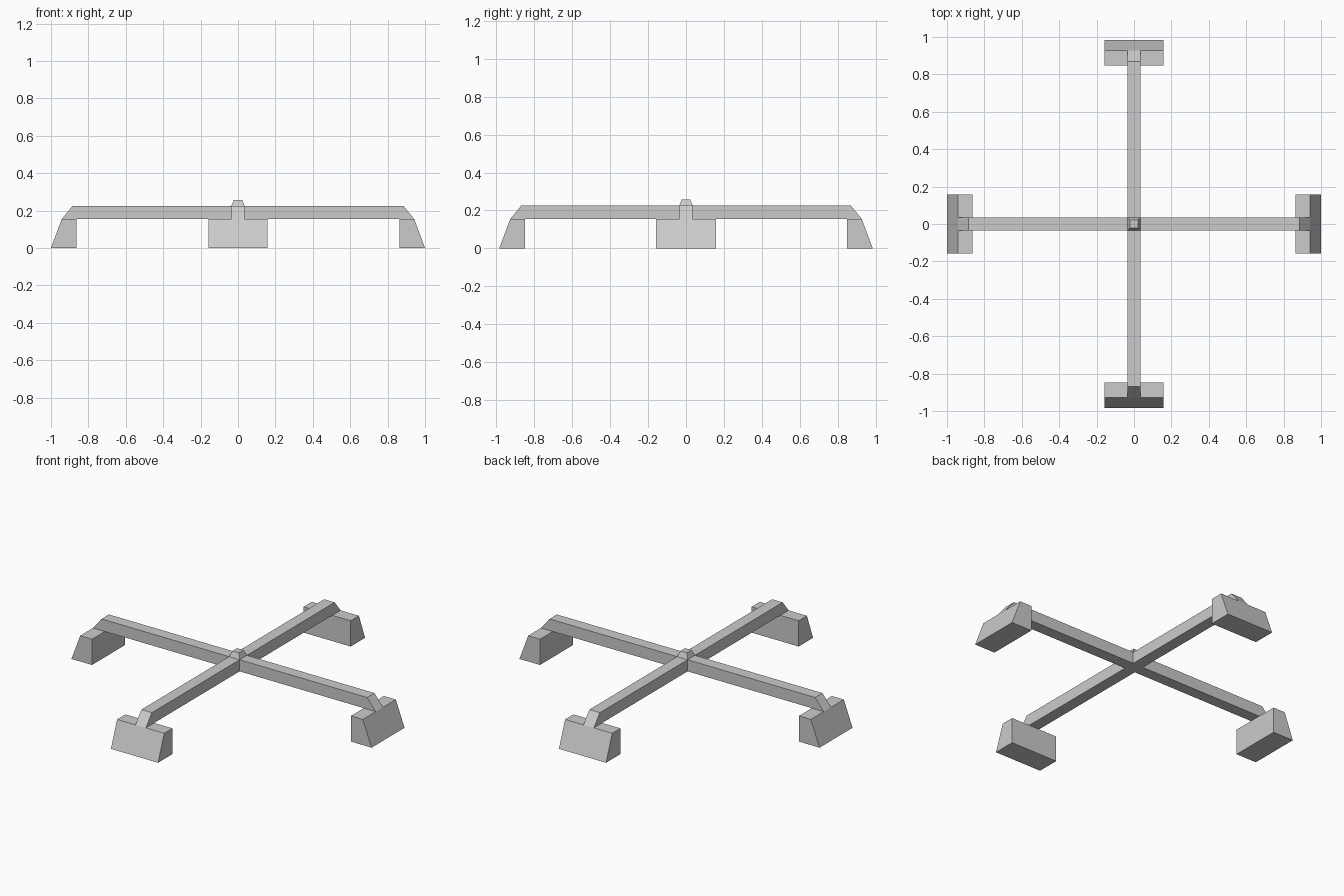
import bpy, bmesh
from math import pi
from mathutils import Matrix

if "Cube" in bpy.data.objects:
    bpy.data.objects.remove(bpy.data.objects["Cube"])

HALF_BEAM, HALF_FOOT = 0.035, 0.157
Z_LOW, Z_TOP, Z_NUB = 0.155, 0.225, 0.258


def finish(name, bm):
    bmesh.ops.recalc_face_normals(bm, faces=bm.faces)
    mesh = bpy.data.meshes.new(name)
    bm.to_mesh(mesh)
    bm.free()
    obj = bpy.data.objects.new(name, mesh)
    bpy.context.collection.objects.link(obj)
    return obj


def prism(name, profile, half, angle):
    """Extrude an outward/up profile sideways, then turn it about z."""
    bm = bmesh.new()
    face = bm.faces.new([bm.verts.new((r, -half, z)) for r, z in profile])
    ext = bmesh.ops.extrude_face_region(bm, geom=[face])
    verts = [v for v in ext["geom"] if isinstance(v, bmesh.types.BMVert)]
    bmesh.ops.translate(bm, verts=verts, vec=(0, 2 * half, 0))
    bmesh.ops.rotate(bm, verts=bm.verts, matrix=Matrix.Rotation(angle, 3, "Z"))
    return finish(name, bm)


# Four arms with sloped ends, each on a wedge foot; the y pair is slightly shorter
for i, side in enumerate(("right", "back", "left", "front")):
    reach = 0.985 if i % 2 else 1.0
    arm = [(HALF_BEAM, Z_LOW), (reach - 0.058, Z_LOW),
           (reach - 0.115, Z_TOP), (HALF_BEAM, Z_TOP)]
    foot = [(reach - 0.137, 0), (reach, 0),
            (reach - 0.058, Z_LOW), (reach - 0.137, Z_LOW)]
    prism(side + "_arm", arm, HALF_BEAM, i * pi / 2)
    prism(side + "_foot", foot, HALF_FOOT, i * pi / 2)

# Central hub with a tapered nub on top
bm = bmesh.new()
rings = []
for h, z in ((HALF_BEAM, Z_LOW), (HALF_BEAM, Z_TOP), (0.022, Z_NUB)):
    rings.append([bm.verts.new((x * h, y * h, z))
                  for x, y in ((-1, -1), (1, -1), (1, 1), (-1, 1))])
for a, b in zip(rings, rings[1:]):
    for k in range(4):
        n = (k + 1) % 4
        bm.faces.new((a[k], a[n], b[n], b[k]))
bm.faces.new(rings[0][::-1])
bm.faces.new(rings[-1])
finish("centre_hub", bm)
